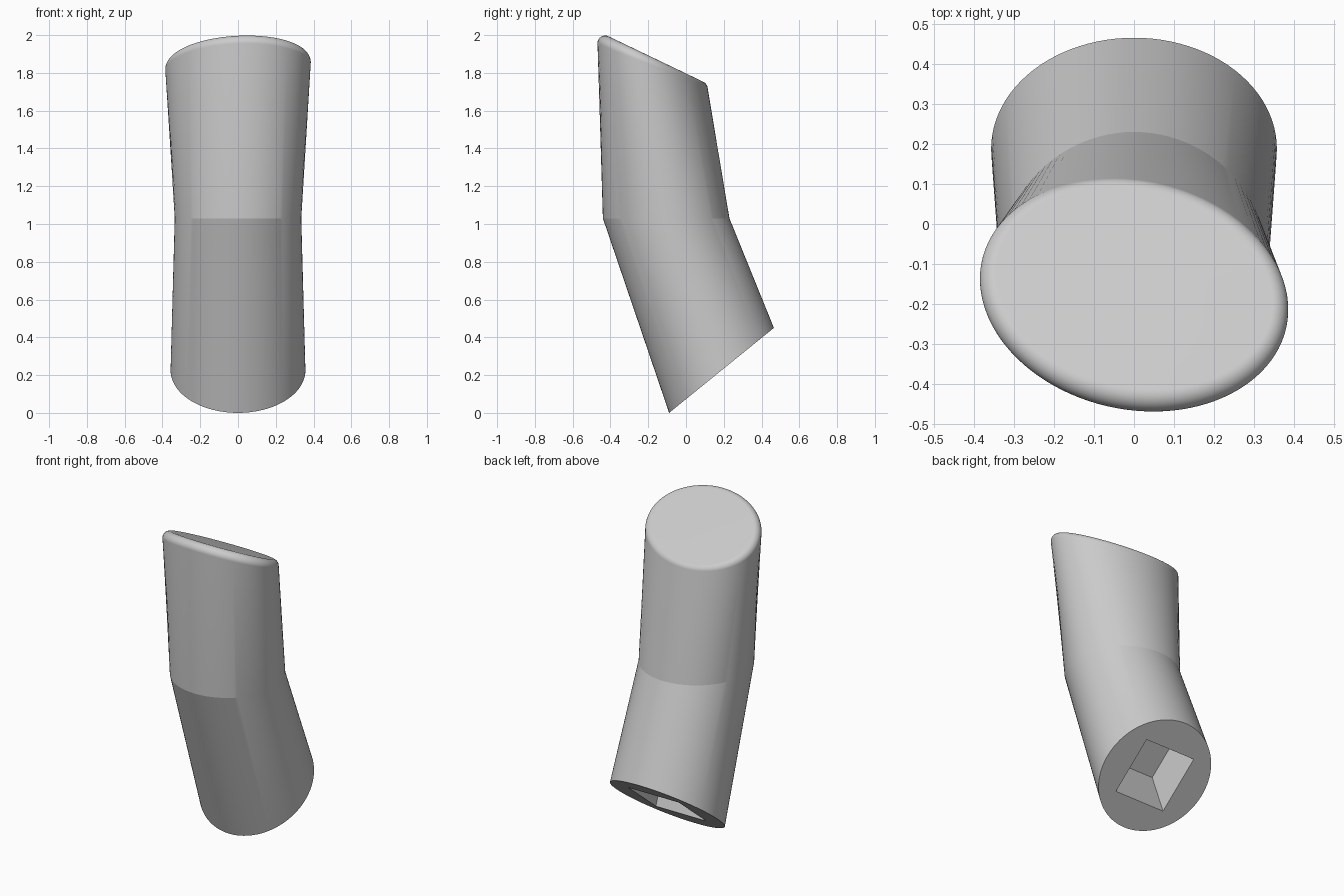
import bpy, bmesh, math
from mathutils import Vector

cube = bpy.data.objects.get("Cube")
if cube:
    bpy.data.objects.remove(cube, do_unlink=True)

SEG = 96
STEPS = 16
ANGLES = [math.tau * i / SEG for i in range(SEG)]


def ring(centre, a, b, square=False):
    """Closed loop round centre: an ellipse, or a square with the same sides."""
    pts = []
    for t in ANGLES:
        c, s = math.cos(t), math.sin(t)
        k = 1 / max(abs(c), abs(s)) if square else 1
        pts.append(centre + (a * c + b * s) * k)
    return pts


def fillet(corner, below, a, b, radius):
    """Rings that round the edge between the wall and the slanted top."""
    normal = a.cross(b).normalized()
    columns = []
    for p, q, t in zip(corner, below, ANGLES):
        tangent = (b * math.cos(t) - a * math.sin(t)).normalized()
        down = q - p
        down = (down - tangent * down.dot(tangent)).normalized()
        inward = normal.cross(tangent)
        half = down.angle(inward) / 2
        centre = p + (down + inward).normalized() * radius / math.sin(half)
        setback = radius / math.tan(half)
        start = (p + down * setback - centre).normalized()
        end = (p + inward * setback - centre).normalized()
        columns.append([centre + start.slerp(end, i / STEPS) * radius
                        for i in range(STEPS + 1)])
    return [list(r) for r in zip(*columns)]


X, Y = Vector((1, 0, 0)), Vector((0, 1, 0))

# Slanted round base, level waist and slanted oval top
base_c, base_up = Vector((0, 0.188, 0.225)), Vector((0, 0.777, 0.63))
waist_c = Vector((0, -0.105, 1.03))
top_c = Vector((0, -0.18, 1.883))
top_a, top_b = Vector((0.387, -0.04, 0.019)), Vector((0, 0.288, -0.138))

base = ring(base_c, X * 0.357, base_up * 0.357)
waist = ring(waist_c, X * 0.335, Y * 0.335)
corner = ring(top_c, top_a, top_b)

# Square socket running up along the lower axis
depth = (waist_c - base_c).normalized() * 0.285
rim = ring(base_c, X * 0.178, base_up * 0.178, square=True)
floor = [p + depth for p in rim]

loops = [floor, rim, base, waist] + fillet(corner, waist, top_a, top_b, 0.04)

# Join all loops into one closed surface
bm = bmesh.new()
rows = [[bm.verts.new(p) for p in loop] for loop in loops]
for low, high in zip(rows, rows[1:]):
    for i in range(SEG):
        j = (i + 1) % SEG
        bm.faces.new((low[i], low[j], high[j], high[i]))
bm.faces.new(rows[0][::-1])
bm.faces.new(rows[-1])
bmesh.ops.recalc_face_normals(bm, faces=bm.faces)
mesh = bpy.data.meshes.new("bent_post")
bm.to_mesh(mesh)
bm.free()

post = bpy.data.objects.new("bent_post", mesh)
bpy.context.collection.objects.link(post)

# Plain grey finish
grey = bpy.data.materials.new("light_grey")
grey.use_nodes = True
colour = (0.6, 0.6, 0.6, 1)
grey.diffuse_color = colour
grey.node_tree.nodes["Principled BSDF"].inputs["Base Color"].default_value = colour
mesh.materials.append(grey)

# Smooth walls, crisp waist, base and socket edges
bpy.ops.object.select_all(action="DESELECT")
post.select_set(True)
bpy.context.view_layer.objects.active = post
bpy.ops.object.shade_smooth_by_angle(angle=math.radians(11))
